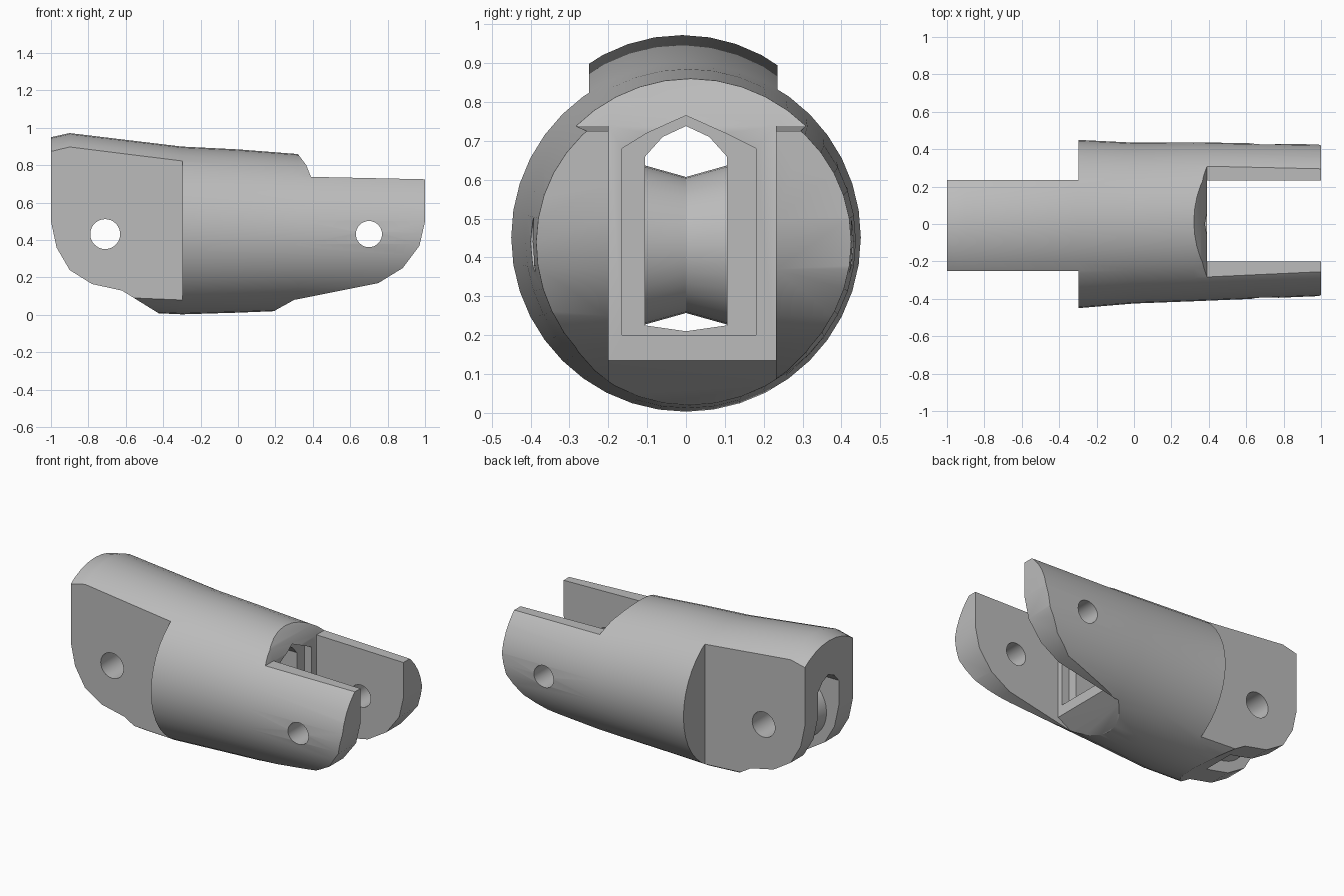
import bpy, bmesh
from math import sin, cos, pi, radians

if "Cube" in bpy.data.objects:
    bpy.data.objects.remove(bpy.data.objects["Cube"])

grey = bpy.data.materials.new("matte grey")
grey.use_nodes = True
grey.diffuse_color = (0.5, 0.5, 0.5, 1)
grey.node_tree.nodes["Principled BSDF"].inputs["Base Color"].default_value = (0.5, 0.5, 0.5, 1)


def loft(name, rings, closed=False):
    """Skin a row of equal rings; cap the ends unless the row is closed."""
    bm = bmesh.new()
    rows = [[bm.verts.new(p) for p in ring] for ring in rings]
    n = len(rows[0])
    pairs = list(zip(rows, rows[1:])) + ([(rows[-1], rows[0])] if closed else [])
    for a, b in pairs:
        for i in range(n):
            j = (i + 1) % n
            bm.faces.new((a[i], a[j], b[j], b[i]))
    if not closed:
        bm.faces.new(rows[0])
        bm.faces.new(rows[-1])
    bmesh.ops.recalc_face_normals(bm, faces=bm.faces)
    mesh = bpy.data.meshes.new(name)
    bm.to_mesh(mesh)
    bm.free()
    mesh.materials.append(grey)
    ob = bpy.data.objects.new(name, mesh)
    bpy.context.collection.objects.link(ob)
    return ob


def side_prism(name, points, y0, y1):
    return loft(name, [[(x, y, z) for x, z in points] for y in (y0, y1)])


def end_prism(name, points, x0, x1):
    return loft(name, [[(x, y, z) for y, z in points] for x in (x0, x1)])


def circle(x, z, r, n=32):
    return [(x + r * cos(2 * pi * i / n), z + r * sin(2 * pi * i / n)) for i in range(n)]


def apply_boolean(ob, cutter, operation="DIFFERENCE"):
    mod = ob.modifiers.new("cut", "BOOLEAN")
    mod.operation = operation
    mod.solver = "EXACT"
    mod.object = cutter
    bpy.context.view_layer.objects.active = ob
    bpy.ops.object.modifier_apply(modifier=mod.name)
    bpy.data.objects.remove(cutter)


def smooth(ob):
    bpy.ops.object.select_all(action="DESELECT")
    ob.select_set(True)
    bpy.context.view_layer.objects.active = ob
    bpy.ops.object.shade_smooth_by_angle(angle=radians(28))


# Round tapering body: x, centre y, half width, bottom, top
sections = [(-1, -0.01, 0.44, 0.03, 0.95), (-0.9, -0.01, 0.45, 0.03, 0.972),
            (-0.3, 0, 0.45, 0.003, 0.9), (0, 0.005, 0.43, 0.012, 0.885),
            (0.32, 0.012, 0.425, 0.025, 0.86), (1, 0.02, 0.405, 0.05, 0.83)]
rings = []
for x, cy, ry, low, top in sections:
    rings.append([(x, cy + ry * y, (low + top) / 2 + (top - low) / 2 * z)
                  for y, z in circle(0, 0, 1, 40)])
body = loft("link_body", rings)

# Side outline: rounded tab end, stepped top and tapered fork
outline = [(-1.0, 0.5), (-0.97, 0.36), (-0.9, 0.24), (-0.78, 0.165), (-0.62, 0.13),
           (-0.42, 0.006), (-0.3, -0.1), (0.1, -0.1), (0.2, 0.025), (0.3, 0.08),
           (0.75, 0.17), (0.88, 0.25), (0.97, 0.37), (1.0, 0.5), (1.0, 0.725),
           (0.39, 0.738), (0.365, 0.8), (0.32, 0.86), (0.32, 1.1), (-1.0, 1.1)]
apply_boolean(body, side_prism("outline", outline, -1, 1), "INTERSECT")

# Flat cheeks of the tab
block = [(-1.2, -0.2), (-0.297, -0.2), (-0.297, 1.2), (-1.2, 1.2)]
apply_boolean(body, side_prism("cheek_cut", block, -1, -0.25))
apply_boolean(body, side_prism("cheek_cut", block, 0.235, 1))

# Gap between the fork prongs
gap = [(0.2, 0.02), (0.39, 0.135), (0.39, 0.9), (1.2, 0.9), (1.2, -0.2), (0.2, -0.2)]
apply_boolean(body, side_prism("fork_gap", gap, -0.2, 0.232))

# Shallow pocket and peaked channel through the middle
pocket = [(-0.165, 0.2), (0.18, 0.2), (0.18, 0.68), (0.1, 0.72), (0, 0.765),
          (-0.1, 0.72), (-0.165, 0.68)]
apply_boolean(body, end_prism("pocket", pocket, 0.34, 0.5))
channel = [(-0.105, 0.225), (0, 0.21), (0.105, 0.225), (0.105, 0.66),
           (0.06, 0.71), (0, 0.738), (-0.06, 0.71), (-0.105, 0.66)]
apply_boolean(body, end_prism("channel", channel, -1.2, 0.45))

# Slot in the tab, open underneath
slot = [(-1.2, -0.2), (-0.62, -0.2), (-0.62, 0.3), (-0.62, 0.65), (-1.2, 0.65)]
apply_boolean(body, side_prism("tab_slot", slot, -0.105, 0.105))

# Hinge pin holes
for x, r in ((-0.71, 0.08), (0.7, 0.07)):
    apply_boolean(body, side_prism("pin_hole", circle(x, 0.432, r), -1, 1))
smooth(body)

# Grooved hub around the tab pin
hub_profile = [(-0.107, 0.08), (-0.107, 0.205), (0, 0.175), (0.107, 0.205), (0.107, 0.08)]
hub = loft("grooved_hub", [[(x, y, z) for x, z in circle(-0.71, 0.432, r)]
                           for y, r in hub_profile], closed=True)
smooth(hub)
